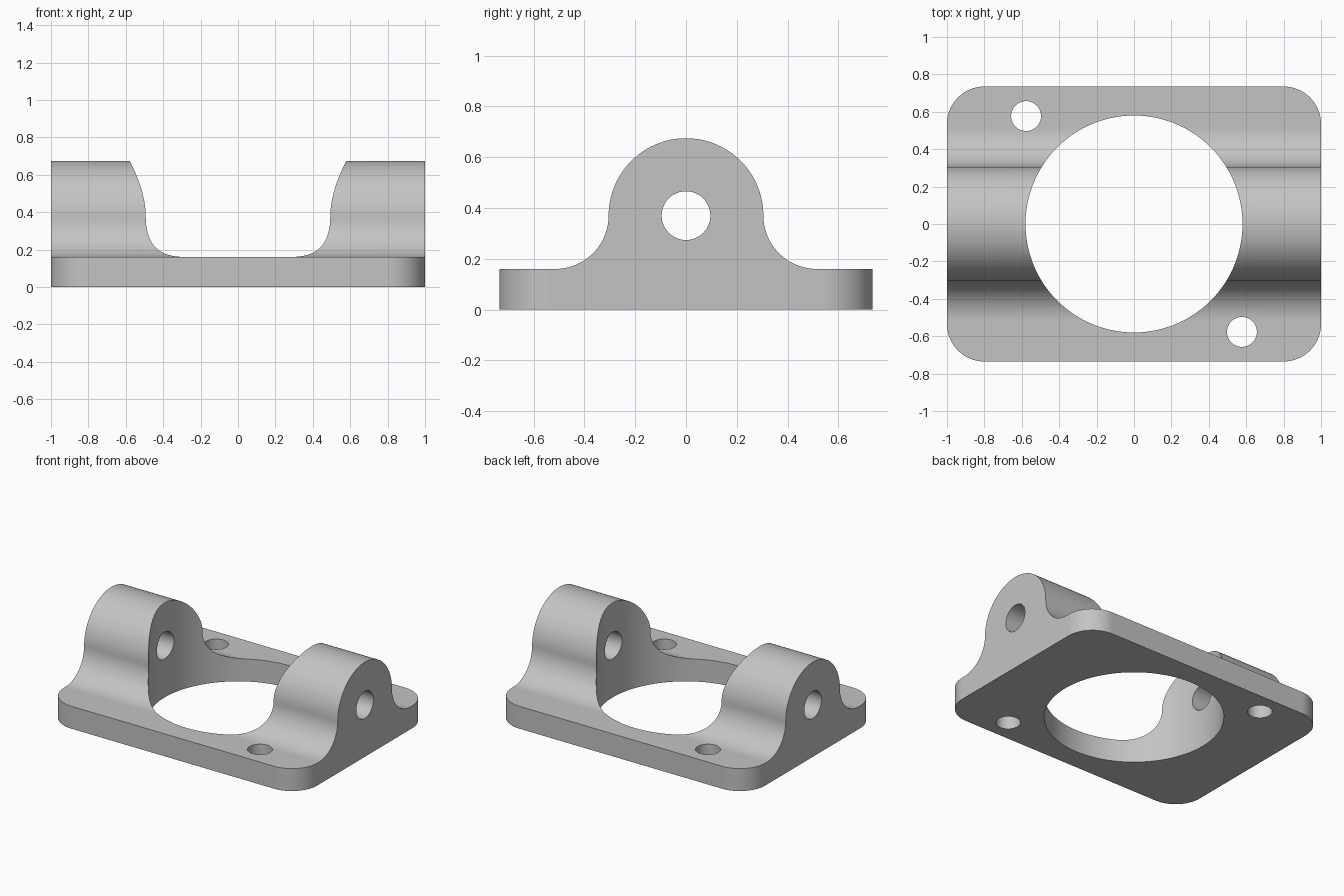
import bpy, bmesh
from math import pi, sin, cos, radians
from mathutils import Matrix

if "Cube" in bpy.data.objects:
    bpy.data.objects.remove(bpy.data.objects["Cube"])

# Main dimensions
HALF_X, HALF_Y, PLATE = 1.0, 0.735, 0.16
AXIS_Z, BOSS_R, PIN_R = 0.37, 0.305, 0.096
CORNER_R, BORE_R, BOLT_R, BOLT_POS = 0.2, 0.58, 0.08, 0.577

grey = bpy.data.materials.new("light grey")
grey.use_nodes = True
colour = (0.55, 0.55, 0.55, 1)
grey.diffuse_color = colour
grey.node_tree.nodes["Principled BSDF"].inputs["Base Color"].default_value = colour


def arc(cx, cy, r, start, end, steps):
    angles = [radians(start + (end - start) * i / steps) for i in range(steps + 1)]
    return [(cx + r * cos(a), cy + r * sin(a)) for a in angles]


def prism(name, outline, axis, low, high):
    """Extrude a closed outline along x (outline in y, z) or z (outline in x, y)."""
    bm = bmesh.new()
    place = (lambda u, v: (low, u, v)) if axis == "x" else (lambda u, v: (u, v, low))
    face = bm.faces.new([bm.verts.new(place(u, v)) for u, v in outline])
    step = (high - low, 0, 0) if axis == "x" else (0, 0, high - low)
    top = bmesh.ops.extrude_face_region(bm, geom=[face], use_keep_orig=True)["geom"]
    bmesh.ops.translate(bm, vec=step, verts=[g for g in top if isinstance(g, bmesh.types.BMVert)])
    bmesh.ops.recalc_face_normals(bm, faces=bm.faces)
    mesh = bpy.data.meshes.new(name)
    bm.to_mesh(mesh)
    bm.free()
    mesh.materials.append(grey)
    ob = bpy.data.objects.new(name, mesh)
    bpy.context.collection.objects.link(ob)
    return ob


def circle(cx, cy, r, steps):
    return arc(cx, cy, r, 0, 360, steps)[:-1]


# Side profile: base plate, concave fillets and rounded boss
fillet = AXIS_Z - PLATE
right_fillet = arc(BOSS_R + fillet, AXIS_Z, fillet, 270, 180, 20)
left_fillet = [(-y, z) for y, z in reversed(right_fillet)]
boss = arc(0, AXIS_Z, BOSS_R, 0, 180, 48)[1:-1]
profile = ([(-HALF_Y, 0), (HALF_Y, 0), (HALF_Y, PLATE)] + right_fillet + boss
           + left_fillet + [(-HALF_Y, PLATE)])
bracket = prism("hinge_bracket", profile, "x", -HALF_X, HALF_X)

# Rounded plan outline trims the four corners
plan = []
for sx, sy, start in ((1, 1, 0), (-1, 1, 90), (-1, -1, 180), (1, -1, 270)):
    plan += arc(sx * (HALF_X - CORNER_R), sy * (HALF_Y - CORNER_R), CORNER_R, start, start + 90, 16)
cutters = [(prism("corner_trim", plan, "z", -1, 2), "INTERSECT")]

# Central bore, hinge pin hole and two diagonal bolt holes
holes = [prism("centre_bore", circle(0, 0, BORE_R, 112), "z", -1, 2),
         prism("pin_hole", circle(0, AXIS_Z, PIN_R, 48), "x", -2, 2)]
for side in (1, -1):
    holes.append(prism("bolt_hole", circle(side * BOLT_POS, -side * BOLT_POS, BOLT_R, 40), "z", -1, 2))
cutters += [(hole, "DIFFERENCE") for hole in holes]

bpy.ops.object.select_all(action="DESELECT")
bpy.context.view_layer.objects.active = bracket
bracket.select_set(True)
for cutter, operation in cutters:
    cut = bracket.modifiers.new("cut", "BOOLEAN")
    cut.object, cut.operation, cut.solver = cutter, operation, "EXACT"
    bpy.ops.object.modifier_apply(modifier=cut.name)
for cutter, _ in cutters:
    bpy.data.objects.remove(cutter)

# Smooth curved walls, keeping flat faces flat and rims sharp
bpy.ops.object.shade_smooth_by_angle(angle=radians(30))
weighted = bracket.modifiers.new("even shading", "WEIGHTED_NORMAL")
weighted.keep_sharp = True
